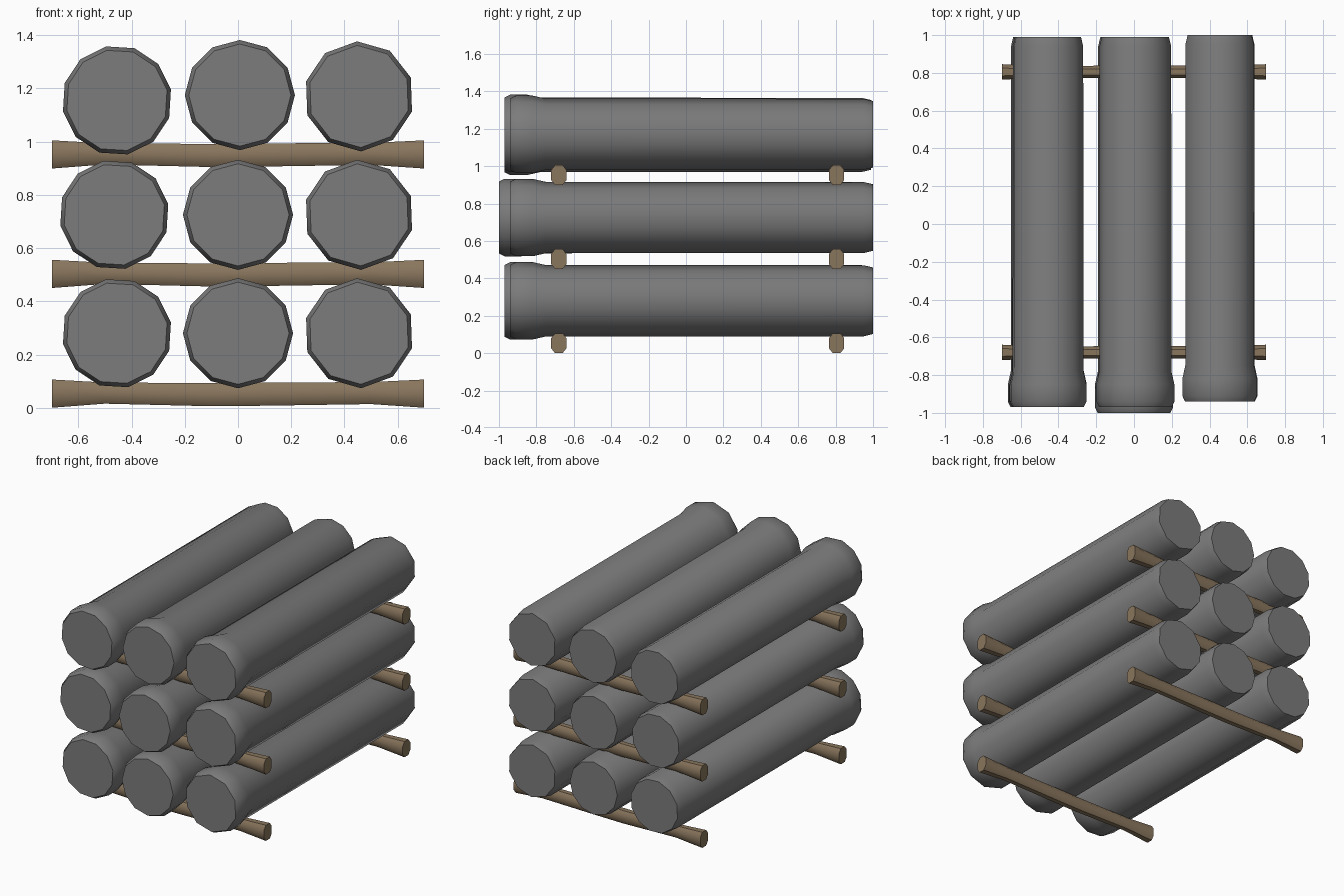
import bpy, bmesh, math

if "Cube" in bpy.data.objects:
    bpy.data.objects.remove(bpy.data.objects["Cube"])


def material(name, rgb):
    m = bpy.data.materials.new(name)
    m.diffuse_color = (*rgb, 1)
    m.use_nodes = True
    m.node_tree.nodes["Principled BSDF"].inputs["Base Color"].default_value = m.diffuse_color
    return m


steel = material("pipe grey", (0.20, 0.20, 0.20))
wood = material("wood brown", (0.25, 0.18, 0.11))


def finish(bm, name, mat, angle):
    bmesh.ops.recalc_face_normals(bm, faces=bm.faces)
    me = bpy.data.meshes.new(name)
    bm.to_mesh(me)
    bm.free()
    me.materials.append(mat)
    ob = bpy.data.objects.new(name, me)
    bpy.context.collection.objects.link(ob)
    bpy.ops.object.select_all(action='DESELECT')
    ob.select_set(True)
    bpy.context.view_layer.objects.active = ob
    bpy.ops.object.shade_smooth_by_angle(angle=math.radians(angle))
    return ob


def loft(bm, loops):
    rings = [[bm.verts.new(p) for p in loop] for loop in loops]
    for a, b in zip(rings, rings[1:]):
        for i in range(len(a)):
            j = (i + 1) % len(a)
            bm.faces.new((a[i], a[j], b[j], b[i]))
    return rings


def ring_edges(ring):
    return [e for e in {e for v in ring for e in v.link_edges}
            if e.verts[0] in ring and e.verts[1] in ring]


def pipe(name, x, z, y0, y1, n_out, n_in, turn):
    def circle(y, r, n, t):
        return [(x + r * math.cos(t + math.tau * i / n), y,
                 z + r * math.sin(t + math.tau * i / n)) for i in range(n)]
    bm = bmesh.new()
    # outer wall: collar at the front, small chamfer at the back
    outer = loft(bm, [circle(y, r, n_out, turn) for y, r in (
        (y0, 0.192), (y0 + 0.03, 0.207), (y0 + 0.12, 0.207), (y0 + 0.19, 0.191),
        (y1 - 0.05, 0.190), (y1, 0.178))])
    # bore, open at both ends
    inner = loft(bm, [circle(y, r, n_in, turn + 0.2) for y, r in (
        (y0, 0.168), (y1, 0.158))])
    for k in (0, -1):
        bmesh.ops.bridge_loops(bm, edges=ring_edges(outer[k]) + ring_edges(inner[k]))
    return finish(bm, name, steel, 45)


def beam(name, y, z):
    bm = bmesh.new()
    # eight-sided bar, thicker at both ends
    sect = [(-1, -0.5), (-0.5, -1), (0.5, -1), (1, -0.5),
            (1, 0.5), (0.5, 1), (-0.5, 1), (-1, 0.5)]
    stations = [(-0.7, 1, 0), (-0.5, 0.75, 0.002), (-0.1, 0.82, -0.004),
                (0.1, 0.82, -0.002), (0.5, 0.78, 0.002), (0.7, 1, 0)]
    rings = loft(bm, [[(x, y + 0.041 * s * a, z + dz + 0.053 * s * b) for a, b in sect]
                      for x, s, dz in stations])
    bm.faces.new(rings[0])
    bm.faces.new(rings[-1])
    return finish(bm, name, wood, 50)


# three layers, each with two beams and three pipes
rows = [
    (0.053, [(-0.455, 0.28), (0.0, 0.28), (0.455, 0.28)], (-0.96, -0.97, -0.94)),
    (0.503, [(-0.465, 0.725), (0.0, 0.725), (0.455, 0.725)], (-0.97, -1.0, -0.94)),
    (0.952, [(-0.455, 1.155), (0.007, 1.175), (0.455, 1.17)], (-0.97, -0.97, -0.94)),
]
columns = [(12, 8, 0.2, 0.99), (12, 9, 0.0, 0.99), (10, 6, 0.35, 1.0)]
for r, (bz, centres, fronts) in enumerate(rows):
    for y, side in ((-0.68, "front"), (0.805, "back")):
        beam(f"{side}_beam_{r + 1}", y, bz)
    for c, ((x, z), y0) in enumerate(zip(centres, fronts)):
        n_out, n_in, turn, y1 = columns[c]
        pipe(f"pipe_{r + 1}_{c + 1}", x, z, y0, y1, n_out, n_in, turn)
